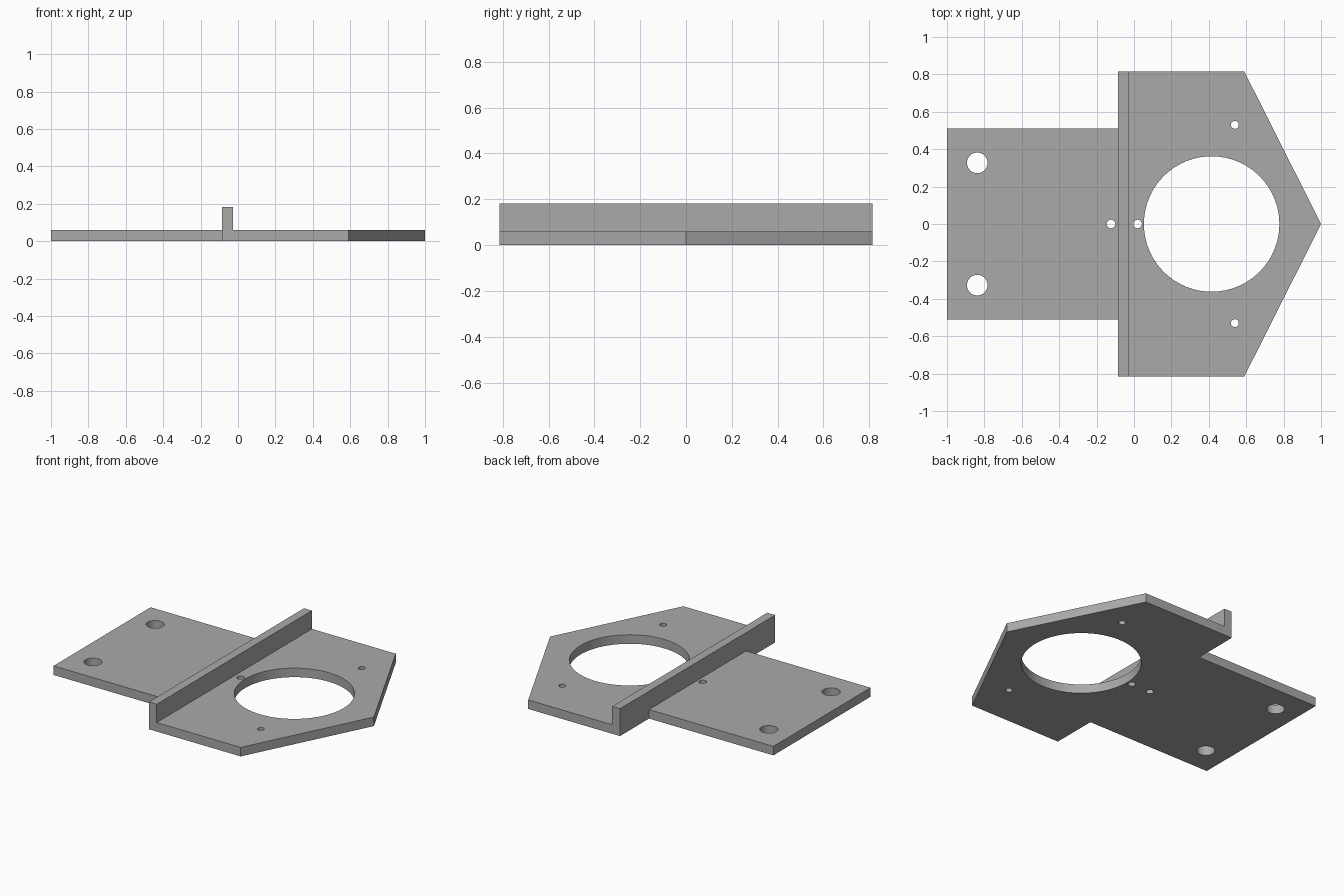
import bpy
import bmesh
import math

cube = bpy.data.objects.get("Cube")
if cube:
    bpy.data.objects.remove(cube, do_unlink=True)

THICK = 0.06
RIB_TOP = 0.182
RIB_X = (-0.085, -0.027)
HALF_WIDTH = 0.815
TAB_HALF = 0.51

grey = bpy.data.materials.new("plain grey")
grey.use_nodes = True
colour = (0.4, 0.4, 0.4, 1)
grey.diffuse_color = colour
grey.node_tree.nodes["Principled BSDF"].inputs["Base Color"].default_value = colour


def prism(name, outline, bottom, top):
    """Extrude a flat outline from bottom to top."""
    bm = bmesh.new()
    face = bm.faces.new([bm.verts.new((x, y, bottom)) for x, y in outline])
    result = bmesh.ops.extrude_face_region(bm, geom=[face])
    verts = [v for v in result["geom"] if isinstance(v, bmesh.types.BMVert)]
    bmesh.ops.translate(bm, verts=verts, vec=(0, 0, top - bottom))
    bmesh.ops.recalc_face_normals(bm, faces=bm.faces)
    mesh = bpy.data.meshes.new(name)
    bm.to_mesh(mesh)
    bm.free()
    mesh.materials.append(grey)
    obj = bpy.data.objects.new(name, mesh)
    bpy.context.collection.objects.link(obj)
    return obj


def combine(target, tool, operation):
    """Apply a boolean and discard the tool object."""
    bpy.ops.object.select_all(action="DESELECT")
    target.select_set(True)
    bpy.context.view_layer.objects.active = target
    mod = target.modifiers.new(operation.lower(), "BOOLEAN")
    mod.operation = operation
    mod.solver = "EXACT"
    mod.object = tool
    bpy.ops.object.modifier_apply(modifier=mod.name)
    bpy.data.objects.remove(tool, do_unlink=True)


def circle(x, y, radius, sides):
    steps = [2 * math.pi * i / sides for i in range(sides)]
    return [(x + radius * math.cos(a), y + radius * math.sin(a)) for a in steps]


# Flat plate: pointed head and narrower tab, mirrored across y
x0, x1 = RIB_X
half = [(0.59, HALF_WIDTH), (x0, HALF_WIDTH), (x0, TAB_HALF), (-1, TAB_HALF)]
outline = [(1, 0)] + half + [(x, -y) for x, y in reversed(half)]
plate = prism("mounting_plate", outline, 0, THICK)

# Upright rib across the plate
rib = prism("rib", [(x0, -HALF_WIDTH), (x1, -HALF_WIDTH),
                    (x1, HALF_WIDTH), (x0, HALF_WIDTH)], 0, RIB_TOP)
combine(plate, rib, "UNION")

# Large opening, tab bolt holes and small screw holes
holes = [(0.415, 0, 0.362, 96), (-0.123, 0, 0.023, 32), (0.019, 0, 0.023, 32)]
for side in (-1, 1):
    holes += [(-0.838, side * 0.327, 0.055, 40), (0.539, side * 0.53, 0.021, 32)]
for hole in holes:
    cutter = prism("hole_cutter", circle(*hole), -0.1, 0.3)
    cutter.hide_render = True
    combine(plate, cutter, "DIFFERENCE")

bpy.ops.object.shade_smooth_by_angle(angle=math.radians(25))
